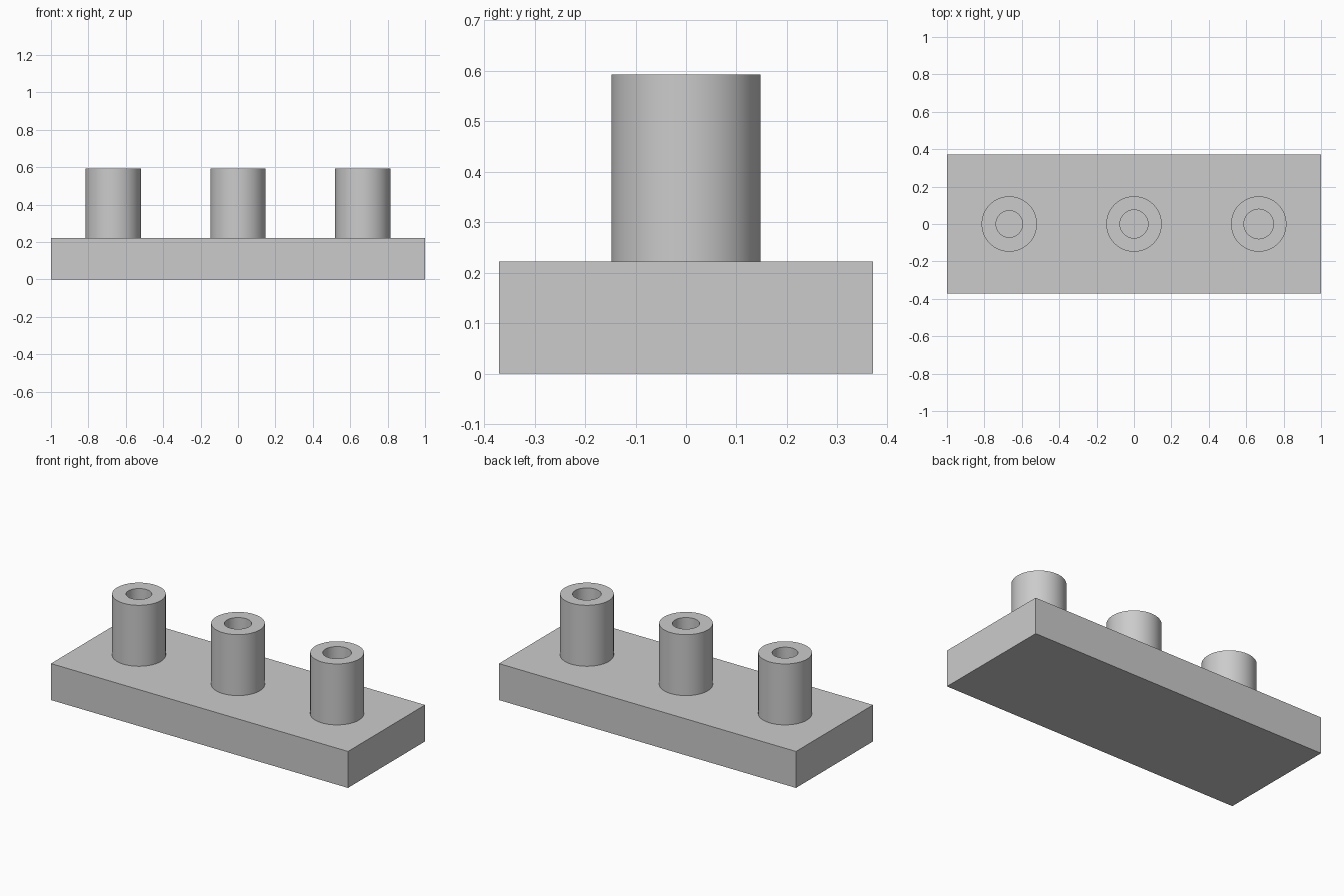
import bpy, bmesh, math
from mathutils import Matrix, Vector

if "Cube" in bpy.data.objects:
    bpy.data.objects.remove(bpy.data.objects["Cube"])

LENGTH, DEPTH, BASE_H = 2.0, 0.741, 0.222
TOP, RADIUS, PITCH, SIDES = 0.593, 0.148, 0.667, 96

grey = bpy.data.materials.new("plain_grey")
grey.use_nodes = True
colour = (0.6, 0.6, 0.6, 1)
grey.diffuse_color = colour
grey.node_tree.nodes["Principled BSDF"].inputs["Base Color"].default_value = colour


def add_object(name, bm):
    bmesh.ops.recalc_face_normals(bm, faces=bm.faces)
    mesh = bpy.data.meshes.new(name)
    bm.to_mesh(mesh)
    bm.free()
    mesh.materials.append(grey)
    obj = bpy.data.objects.new(name, mesh)
    bpy.context.collection.objects.link(obj)
    return obj


def add_tube(name, x, hole_radius):
    # Lathe the wall profile: up the outside, over the rim, down the bore
    bm = bmesh.new()
    profile = [(RADIUS, BASE_H), (RADIUS, TOP), (hole_radius, TOP), (hole_radius, BASE_H)]
    verts = [bm.verts.new((r, 0, z)) for r, z in profile]
    edges = [bm.edges.new(pair) for pair in zip(verts, verts[1:])]
    bmesh.ops.spin(bm, geom=verts + edges, cent=(0, 0, 0), axis=(0, 0, 1),
                   angle=math.tau, steps=SIDES, use_merge=True)
    bmesh.ops.remove_doubles(bm, verts=bm.verts, dist=0.0001)
    # Close the foot ring so normals resolve outward, then open it again
    rims = [e for e in bm.edges if e.is_boundary]
    foot = bmesh.ops.bridge_loops(bm, edges=rims)["faces"]
    bmesh.ops.recalc_face_normals(bm, faces=bm.faces)
    bmesh.ops.delete(bm, geom=foot, context="FACES_ONLY")
    bmesh.ops.translate(bm, verts=bm.verts, vec=Vector((x, 0, 0)))
    obj = add_object(name, bm)
    bpy.ops.object.select_all(action="DESELECT")
    obj.select_set(True)
    bpy.context.view_layer.objects.active = obj
    bpy.ops.object.shade_smooth_by_angle(angle=math.radians(30))


# Base block
bm = bmesh.new()
bmesh.ops.create_cube(bm, size=1, matrix=Matrix.Translation((0, 0, BASE_H / 2))
                      @ Matrix.Diagonal((LENGTH, DEPTH, BASE_H, 1)))
add_object("base_block", bm)

# Three hollow posts, with the bore widening slightly along the row
for name, x, hole in (("right_post", -PITCH, 0.071),
                      ("middle_post", 0, 0.075),
                      ("left_post", PITCH, 0.079)):
    add_tube(name, x, hole)
